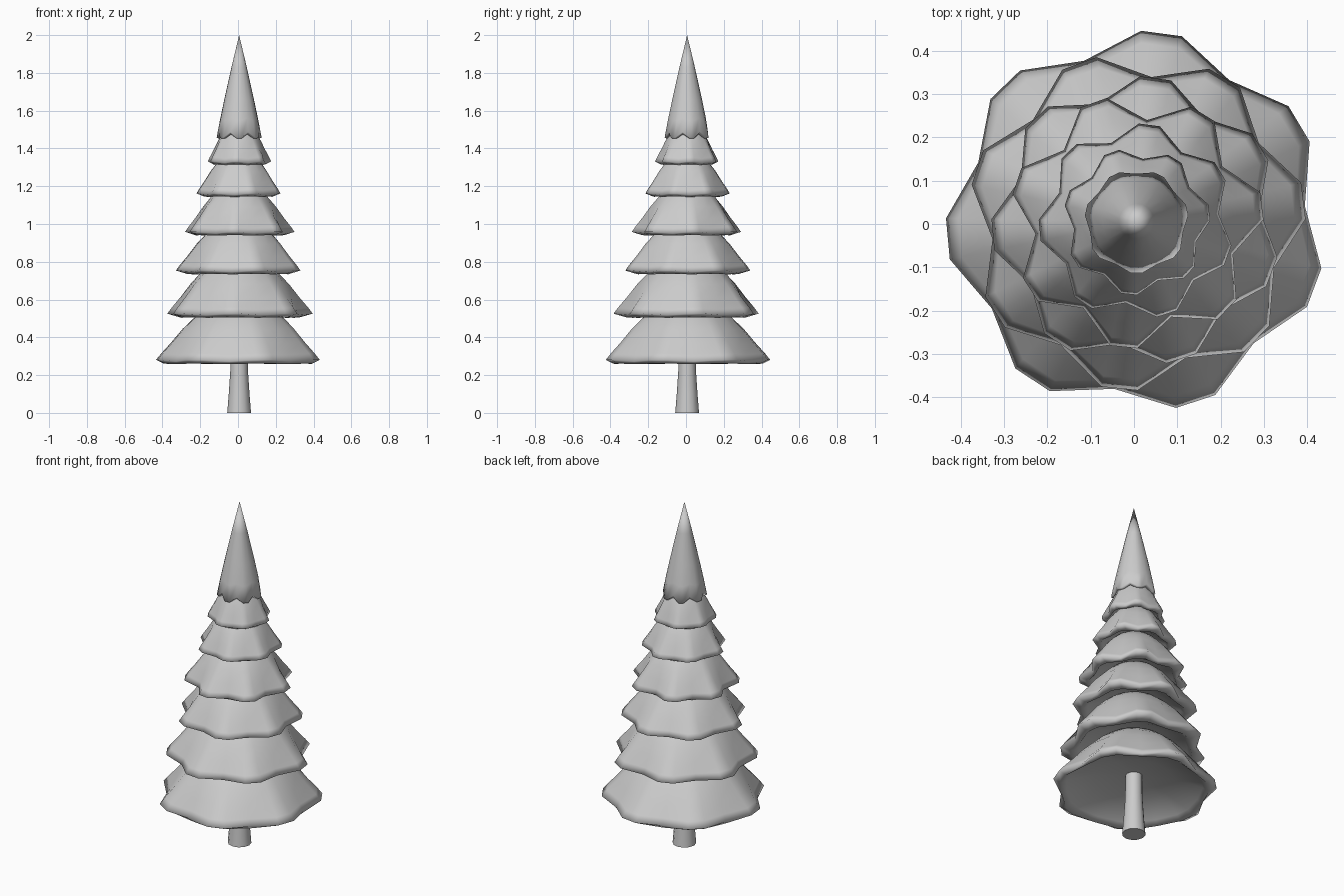
import bpy, bmesh
from math import sin, cos, radians

if "Cube" in bpy.data.objects:
    bpy.data.objects.remove(bpy.data.objects["Cube"])

CENTRE = 0.006
LOBES = 7

grey = bpy.data.materials.new("plain grey")
grey.use_nodes = True
grey.diffuse_color = (0.6, 0.6, 0.6, 1)
grey.node_tree.nodes["Principled BSDF"].inputs["Base Color"].default_value = (0.6, 0.6, 0.6, 1)


def loft(name, rings, angle):
    """Skin a list of rings; a ring of one point becomes a fan."""
    bm = bmesh.new()
    loops = [[bm.verts.new(p) for p in ring] for ring in rings]
    n = max(len(ring) for ring in rings)
    for a, b in zip(loops, loops[1:]):
        for i in range(n):
            corners = []
            for ring, k in ((a, i), (a, i + 1), (b, i + 1), (b, i)):
                v = ring[k % len(ring)]
                if v not in corners:
                    corners.append(v)
            bm.faces.new(corners)
    bmesh.ops.recalc_face_normals(bm, faces=bm.faces)
    mesh = bpy.data.meshes.new(name)
    bm.to_mesh(mesh)
    bm.free()
    mesh.materials.append(grey)
    obj = bpy.data.objects.new(name, mesh)
    bpy.context.collection.objects.link(obj)
    bpy.ops.object.select_all(action="DESELECT")
    obj.select_set(True)
    bpy.context.view_layer.objects.active = obj
    bpy.ops.object.shade_smooth_by_angle(angle=radians(angle))


def lobed_ring(tip, valley, scale, wave, z, lift, phase):
    """Scalloped ring: two tip points and one valley point per lobe."""
    mean = (2 * tip + valley) / 3
    pts = []
    for i in range(LOBES):
        for offset, r in ((-6.2, tip), (6.2, tip), (25.7, valley)):
            a = radians(phase + 360 / LOBES * i + offset)
            rad = scale * (mean + (r - mean) * wave)
            up = lift if r == tip else 0
            pts.append((CENTRE + rad * cos(a), CENTRE + rad * sin(a), z + up * wave))
    return pts


def branch_tier(name, z, tip, valley, height, phase, lip):
    # hollow underside, turned-in lip, then the bowed skirt: scale, wave, height share
    profile = ((0.5, 0, 0.3), (lip - 0.07, 0.2, 0.1), (lip, 0.4, 0), (1, 1, 0.06),
               (0.94, 0.9, 0.2), (0.83, 0.6, 0.44), (0.7, 0.25, 0.74),
               (0.55, 0, 1.0), (0.4, 0, 1.2))
    rings = [[(CENTRE, CENTRE, z + 0.42 * height)]]
    rings += [lobed_ring(tip, valley, s, w, z + h * height, 0.008, phase) for s, w, h in profile]
    rings.append([(CENTRE, CENTRE, z + 1.3 * height)])
    loft(name, rings, 180)


# Skirts of branches, bottom to top, with lobes staggered
tiers = ((0.258, 0.44, 0.39, 0.25, 0.93), (0.503, 0.39, 0.335, 0.24, 0.85),
         (0.733, 0.335, 0.285, 0.215, 0.85), (0.938, 0.293, 0.235, 0.205, 0.85),
         (1.143, 0.226, 0.19, 0.18, 0.85), (1.313, 0.17, 0.145, 0.17, 0.85))
for i, (z, tip, valley, height, lip) in enumerate(tiers):
    branch_tier(f"branch_tier_{i + 1}", z, tip, valley, height, 7 if i % 2 else 31, lip)

# Pointed crown with a drooping scalloped hem
crown = [[(CENTRE, CENTRE, 1.53)]]
for scale, wave, z in ((0.88, 0.8, 1.475), (1, 1, 1.487), (0.87, 0.4, 1.56),
                       (0.68, 0.1, 1.66), (0.35, 0, 1.83)):
    crown.append(lobed_ring(0.12, 0.11, scale, wave, z, -0.03, -90))
crown.append([(CENTRE, CENTRE, 2.0)])
loft("crown", crown, 180)

# Flared trunk
trunk = [[(CENTRE, CENTRE, 0)]]
for r, z in ((0.063, 0), (0.055, 0.1), (0.047, 0.22), (0.044, 0.45)):
    trunk.append([(CENTRE + r * cos(radians(30 * k)), CENTRE + r * sin(radians(30 * k)), z)
                  for k in range(12)])
trunk.append([(CENTRE, CENTRE, 0.45)])
loft("trunk", trunk, 50)
